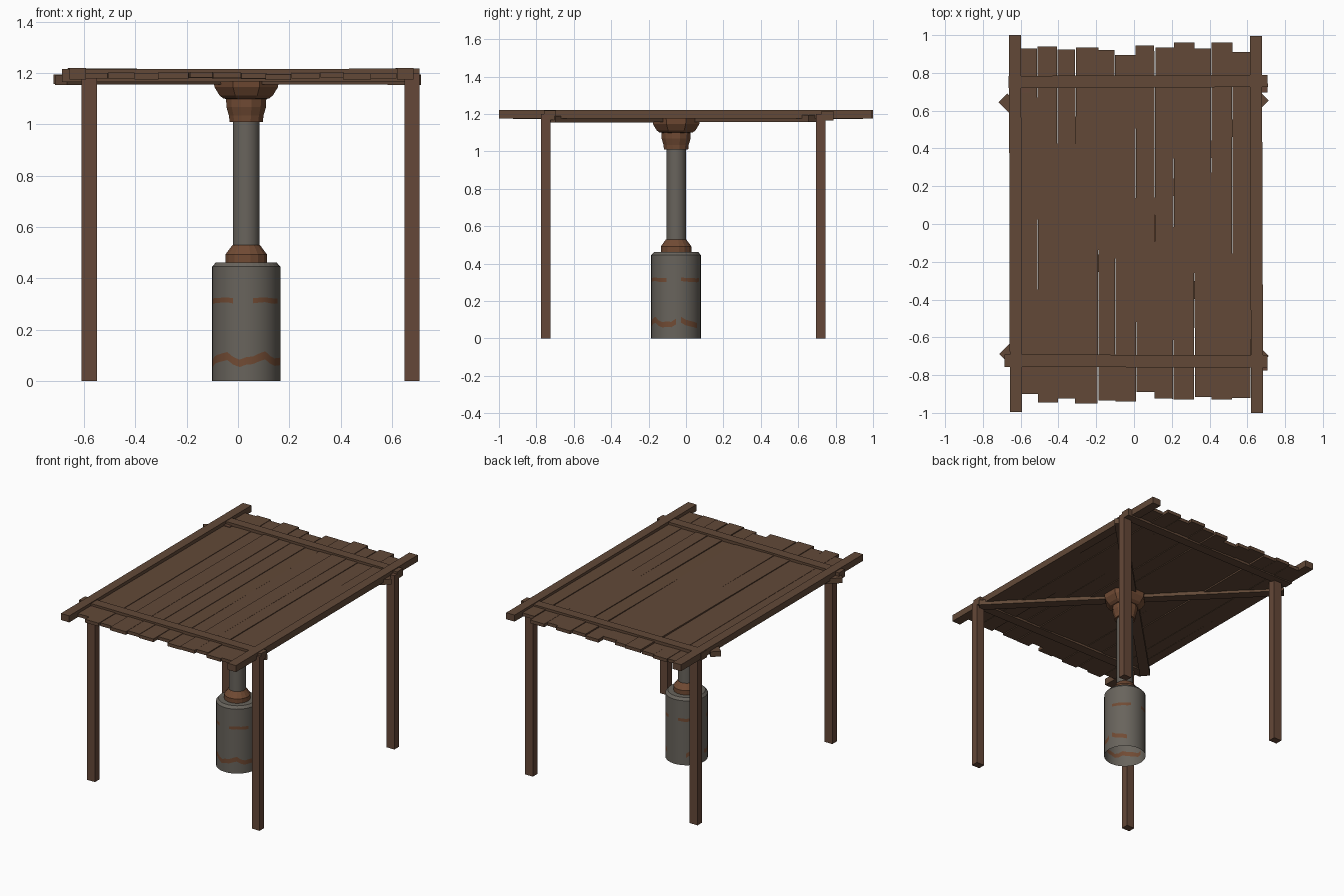
import bpy, bmesh, math, random
from mathutils import Vector, Matrix

if "Cube" in bpy.data.objects:
    bpy.data.objects.remove(bpy.data.objects["Cube"])
random.seed(4)

def mat(name, rgb):
    m = bpy.data.materials.new(name)
    m.diffuse_color = (*rgb, 1)
    m.use_nodes = True
    m.node_tree.nodes["Principled BSDF"].inputs["Base Color"].default_value = m.diffuse_color
    return m

WOOD = mat("weathered wood", (0.122, 0.066, 0.039))
LEG = mat("leg wood", (0.130, 0.064, 0.040))
STEEL = mat("grey steel", (0.140, 0.127, 0.108))
RUST = mat("rust", (0.165, 0.070, 0.034))

def finish(name, bm, mats):
    me = bpy.data.meshes.new(name)
    bm.to_mesh(me)
    bm.free()
    for m in mats:
        me.materials.append(m)
    ob = bpy.data.objects.new(name, me)
    bpy.context.collection.objects.link(ob)
    return ob

def beam(name, a, b, width, height, m=WOOD):
    """Box running from a to b, both at its centre line."""
    a, b = Vector(a), Vector(b)
    d = b - a
    bm = bmesh.new()
    bmesh.ops.create_cube(bm, size=1)
    bm.transform(Matrix.Translation((a + b) / 2) @ d.to_track_quat('Y', 'Z').to_matrix().to_4x4()
                 @ Matrix.Diagonal((width, d.length, height, 1)))
    return finish(name, bm, [m])

CX, CY = 0.032, -0.053

def lathe(name, profile, sides, m, smooth=False, cap_top=True):
    bm = bmesh.new()
    rings = []
    for r, z in profile:
        rings.append([bm.verts.new((CX + r * math.cos(t), CY + r * math.sin(t), z))
                      for t in [2 * math.pi * (i + .5) / sides for i in range(sides)]])
    for lo, hi in zip(rings, rings[1:]):
        for i in range(sides):
            j = (i + 1) % sides
            f = bm.faces.new((lo[i], lo[j], hi[j], hi[i]))
            f.smooth = smooth
    if cap_top:
        bm.faces.new(rings[-1])
    return finish(name, bm, [m])

# legs
for sx, x in (("left", -0.58), ("right", 0.678)):
    for sy, y in (("front", -0.75), ("back", 0.72)):
        bm = bmesh.new()
        bmesh.ops.create_cube(bm, size=1)
        bm.transform(Matrix.Translation((x, y, 0.6)) @ Matrix.Diagonal((0.06, 0.05, 1.2, 1)))
        finish(f"{sy}_{sx}_leg", bm, [LEG])

# roof planks with ragged ends
edges = [-0.60, -0.51, -0.405, -0.31, -0.19, -0.10, 0.01, 0.11, 0.21, 0.32, 0.41, 0.52, 0.62]
back = [.93, .94, .925, .935, .92, .895, .945, .935, .96, .93, .96, .91]
front = [-.90, -.945, -.925, -.95, -.935, -.94, -.89, -.925, -.93, -.915, -.93, -.92]
for i in range(12):
    x = (edges[i] + edges[i + 1]) / 2
    w = edges[i + 1] - edges[i]
    z = 1.189 + random.uniform(-.004, .004)
    t = random.uniform(-.003, .003)
    beam(f"roof_plank_{i + 1}", (x - t, front[i], z - t), (x + t, back[i], z + t), w - .001, 0.022)

# long side rails and cross battens
beam("left_rail", (-0.625, -0.995, 1.198), (-0.63, 1.0, 1.198), 0.064, 0.045)
beam("right_rail", (0.652, -1.0, 1.198), (0.645, 0.995, 1.198), 0.064, 0.045)
beam("front_batten", (-0.685, -0.724, 1.19), (0.708, -0.727, 1.192), 0.066, 0.05)
beam("back_batten", (-0.665, 0.752, 1.192), (0.708, 0.757, 1.19), 0.064, 0.05)

# diagonal braces under the roof
beam("diagonal_brace_a", (-0.695, 0.668, 1.176), (0.69, -0.722, 1.172), 0.066, 0.036)
beam("diagonal_brace_b", (-0.69, -0.712, 1.172), (0.69, 0.678, 1.176), 0.066, 0.036)

# tank with wavy rust bands
N = 32
def ring_heights(t):
    wave = .012 * math.sin(5 * t + .6) + .005 * math.sin(11 * t)
    return [0, .068 + wave, .098 + wave * 1.1, .303 + wave * .25,
            .323 + wave * .15, .445, .462, .462]
radii = [.133] * 6 + [.118, .06]
bm = bmesh.new()
cols = []
for i in range(N):
    t = 2 * math.pi * i / N
    cols.append([bm.verts.new((CX + r * math.cos(t), CY + r * math.sin(t), z))
                 for r, z in zip(radii, ring_heights(t))])
for i in range(N):
    a, b = cols[i], cols[(i + 1) % N]
    t = 2 * math.pi * (i + .5) / N
    low = math.sin(t) < -.05 or math.sin(3 * t) > .3
    high = math.cos(4 * t + .3) < .35
    for k in range(len(a) - 1):
        f = bm.faces.new((a[k], b[k], b[k + 1], a[k + 1]))
        f.smooth = k < 5
        f.material_index = int((k == 1 and low) or (k == 3 and high))
finish("tank", bm, [STEEL, RUST])

# post, collars and flared head
lathe("post", [(.053, .46), (.053, 1.06)], 16, STEEL, True)
lathe("lower_collar", [(.083, .458), (.083, .492), (.056, .528), (.05, .53)], 16, RUST)
lathe("upper_collar", [(.05, 1.01), (.067, 1.01), (.07, 1.035), (.08, 1.068),
                       (.081, 1.10)], 12, RUST)
lathe("flared_head", [(.06, 1.098), (.095, 1.10), (.112, 1.112), (.134, 1.145),
                      (.138, 1.175)], 8, RUST)
